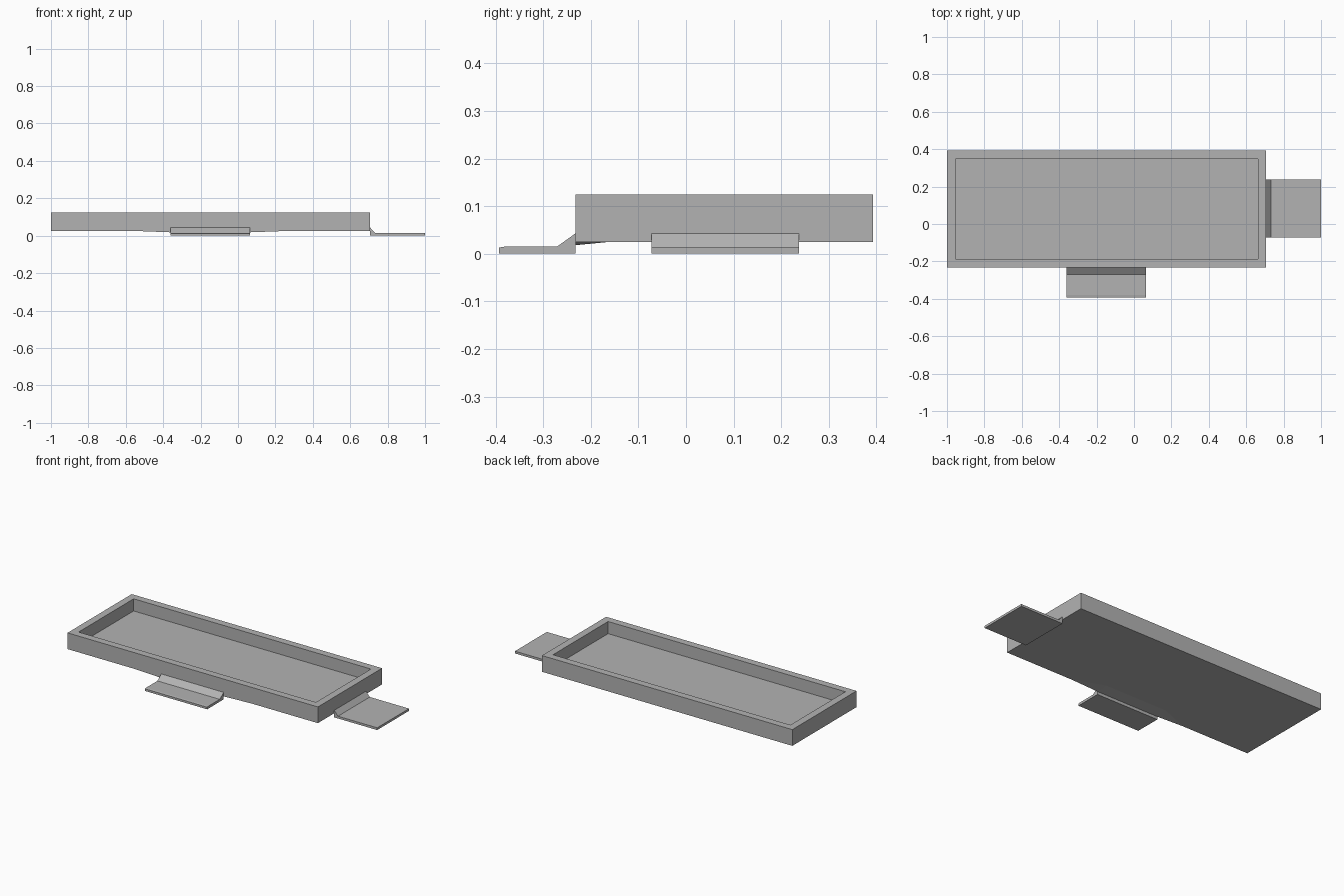
import bpy, bmesh
from mathutils import Vector

cube = bpy.data.objects.get("Cube")
if cube:
    bpy.data.objects.remove(cube, do_unlink=True)

grey = bpy.data.materials.new("plain grey")
grey.use_nodes = True
colour = (0.45, 0.45, 0.45, 1)
grey.diffuse_color = colour
grey.node_tree.nodes["Principled BSDF"].inputs["Base Color"].default_value = colour


def finish(name, bm):
    bmesh.ops.recalc_face_normals(bm, faces=bm.faces[:])
    mesh = bpy.data.meshes.new(name)
    bm.to_mesh(mesh)
    bm.free()
    mesh.materials.append(grey)
    obj = bpy.data.objects.new(name, mesh)
    bpy.context.collection.objects.link(obj)
    return obj


def tray(name, low, high, rim, depth):
    """Box whose top face is inset and sunk to leave a rim."""
    bm = bmesh.new()
    low, high = Vector(low), Vector(high)
    bmesh.ops.create_cube(bm, size=1)
    for v in bm.verts:
        v.co = (low + high) / 2 + v.co * (high - low)
    top = max(bm.faces, key=lambda f: f.calc_center_median().z)
    bmesh.ops.inset_region(bm, faces=[top], thickness=rim)
    sunk = bmesh.ops.extrude_discrete_faces(bm, faces=[top])["faces"][0]
    bmesh.ops.translate(bm, verts=sunk.verts[:], vec=(0, 0, -depth))
    return finish(name, bm)


def step(name, profile, start, end, place):
    """Extrude an (outward, height) profile along the tray wall."""
    bm = bmesh.new()
    face = bm.faces.new([bm.verts.new(place(start, d, z)) for d, z in profile])
    moved = bmesh.ops.extrude_face_region(bm, geom=[face])["geom"]
    shift = Vector(place(end, 0, 0)) - Vector(place(start, 0, 0))
    bmesh.ops.translate(bm, vec=shift,
                        verts=[g for g in moved if isinstance(g, bmesh.types.BMVert)])
    return finish(name, bm)


# Shallow basin
FRONT, SIDE, BASE = -0.232, 0.707, 0.025
tray("basin", (-1, FRONT, BASE), (SIDE, 0.393, 0.125), 0.063, 0.075)

# Low steps with a sloped back against the front and side walls
step("front_step",
     [(0, 0), (0.161, 0), (0.161, 0.013), (0.148, 0.015), (0.039, 0.015), (0, 0.043)],
     -0.36, 0.065, lambda t, d, z: (t, FRONT - d, z))
step("side_step",
     [(0, 0), (0.293, 0), (0.293, 0.014), (0.026, 0.014), (0, 0.043)],
     -0.073, 0.237, lambda t, d, z: (SIDE + d, t, z))

# Slight bulge under the front edge of the basin
bm = bmesh.new()
for x, y, z in [(-0.54, FRONT, BASE), (0.25, FRONT, BASE), (-0.36, -0.16, BASE),
                (0.06, -0.16, BASE), (-0.36, FRONT, 0.018), (0.06, FRONT, 0.018)]:
    bm.verts.new((x, y, z))
bmesh.ops.convex_hull(bm, input=bm.verts[:])
finish("underside_bulge", bm)
